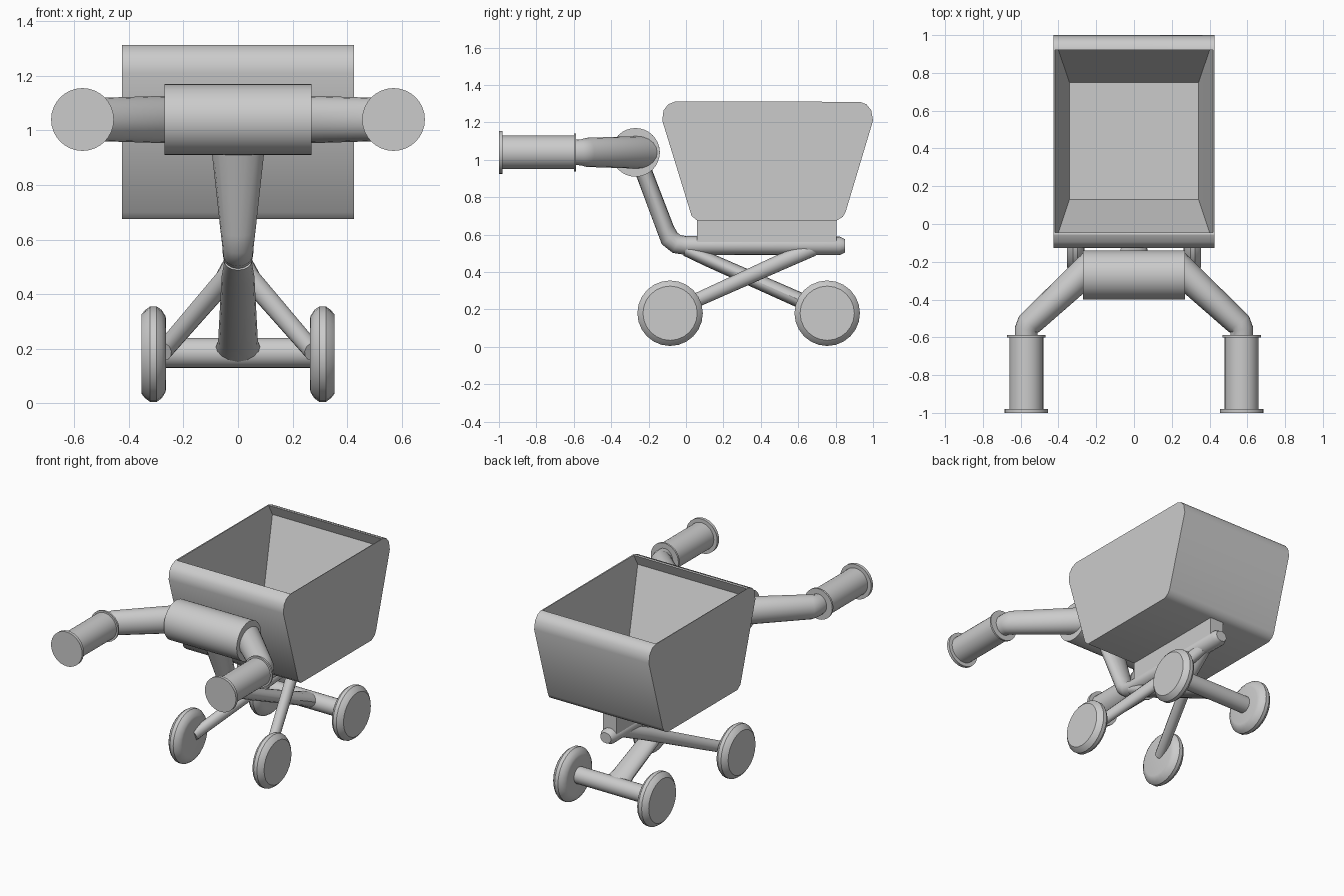
import bpy, bmesh, math
from mathutils import Vector

if "Cube" in bpy.data.objects:
    bpy.data.objects.remove(bpy.data.objects["Cube"])


def finish(name, bm, angle=35):
    bmesh.ops.recalc_face_normals(bm, faces=bm.faces)
    me = bpy.data.meshes.new(name)
    bm.to_mesh(me)
    bm.free()
    ob = bpy.data.objects.new(name, me)
    bpy.context.collection.objects.link(ob)
    bpy.ops.object.select_all(action='DESELECT')
    ob.select_set(True)
    bpy.context.view_layer.objects.active = ob
    bpy.ops.object.shade_smooth_by_angle(angle=math.radians(angle))
    return ob


def loft(name, path, radii, ref, sides=16):
    """Capped tube through path; each radius pair is (along ref, across ref)."""
    pts = [Vector(p) for p in path]
    bm = bmesh.new()
    rings = []
    for i, p in enumerate(pts):
        t = Vector()
        if i > 0:
            t += (p - pts[i - 1]).normalized()
        if i < len(pts) - 1:
            t += (pts[i + 1] - p).normalized()
        t.normalize()
        u = Vector(ref)
        u = (u - t * u.dot(t)).normalized()
        v = t.cross(u)
        a, b = radii[i]
        rings.append([bm.verts.new(p + u * a * math.cos(k * math.tau / sides)
                                   + v * b * math.sin(k * math.tau / sides)) for k in range(sides)])
    for r, s in zip(rings, rings[1:]):
        for k in range(sides):
            j = (k + 1) % sides
            bm.faces.new((r[k], r[j], s[j], s[k]))
    bm.faces.new(rings[0])
    bm.faces.new(rings[-1])
    return finish(name, bm)


def turned(name, centre, axis, profile, sides=32):
    """Round part: profile of (offset along axis, radius)."""
    c, ax = Vector(centre), Vector(axis)
    return loft(name, [c + ax * o for o, r in profile], [(r, r) for o, r in profile], (0, 0, 1), sides)


def box(name, x, y, z):
    bm = bmesh.new()
    bmesh.ops.create_cube(bm, size=1)
    for v in bm.verts:
        v.co = [lo + (c + .5) * (hi - lo) for c, (lo, hi) in zip(v.co, (x, y, z))]
    return finish(name, bm)


# basket: side profile extruded in x, with a tapered open cavity
def basket():
    prof = [(.93, 1.31), (.965, 1.297), (.99, 1.265), (1.0, 1.21), (.853, .72), (.838, .695), (.805, .675),
            (.06, .675), (.03, .70), (-.127, 1.21), (-.12, 1.265), (-.095, 1.297), (-.055, 1.313)]
    w = .425
    bm = bmesh.new()
    left = [bm.verts.new((-w, y, z)) for y, z in prof]
    right = [bm.verts.new((w, y, z)) for y, z in prof]
    for i in range(len(prof) - 1):
        bm.faces.new((left[i], left[i + 1], right[i + 1], right[i]))
    bm.faces.new(left)
    bm.faces.new(right)
    ring = [left[-1], right[-1], right[0], left[0]]
    for x, y0, y1, z in ((.419, -.045, .92, 1.31), (.41, -.075, .95, 1.24), (.342, .13, .75, .75)):
        nxt = [bm.verts.new(c) for c in ((-x, y0, z), (x, y0, z), (x, y1, z), (-x, y1, z))]
        for k in range(4):
            j = (k + 1) % 4
            bm.faces.new((ring[k], ring[j], nxt[j], nxt[k]))
        ring = nxt
    bm.faces.new(ring)
    finish("basket", bm)


basket()
box("basket_mount", (-.05, .05), (.06, .805), (.55, .69))

# bent frame rail rising to the handle
loft("frame_rail",
     [(0, .85, .54), (0, .82, .54), (0, 0, .542), (0, -.05, .55), (0, -.088, .58), (0, -.11, .63), (0, -.25, 1.0)],
     [(.04, .035), (.055, .05), (.055, .05), (.056, .052), (.058, .052), (.064, .047), (.105, .045)], (1, 0, 0))

# handle bar
turned("handle_bar", (0, -.27, 1.04), (1, 0, 0), [(-.27, .13), (.27, .13)])

# rear axle and its strut
turned("rear_axle", (0, .755, .185), (1, 0, 0), [(-.28, .055), (.28, .055)], 24)
loft("rear_strut", [(0, 0, .52), (0, .12, .466), (0, .66, .227), (0, .755, .185)],
     [(.05, .035), (.06, .038), (.073, .042), (.09, .05)], (1, 0, 0))

tyre = [(-.047, .125), (-.044, .14), (-.03, .162), (-.012, .175), (.012, .175), (.03, .162), (.044, .145), (.044, .14)]
for side, s in (("left", -1), ("right", 1)):
    # handle arm with elbow
    loft(side + "_arm", [(s * .2, -.2, 1.04), (s * .26, -.255, 1.04), (s * .555, -.53, 1.04), (s * .57, -.56, 1.04),
                         (s * .57, -.62, 1.04)],
         [(.088, .082), (.087, .08), (.078, .068), (.07, .062), (.065, .06)], (0, 0, 1), 20)
    # grip with end flanges
    turned(side + "_grip", (s * .57, 0, 1.04), (0, -1, 0),
           [(.588, .102), (.6, .102), (.6, .09), (.98, .09), (.98, .115), (1.0, .115)])
    # wheels
    for end, y in (("front", -.085), ("rear", .755)):
        turned(f"{end}_{side}_wheel", (s * .31, y, .18), (s, 0, 0), tyre, 24)
    # splayed front leg
    loft(side + "_front_leg", [(s * .01, .68, .525), (s * .05, .5, .45), (s * .275, -.075, .19)],
         [(.04, .036), (.043, .036), (.036, .033)], (0, 0, 1), 12)
